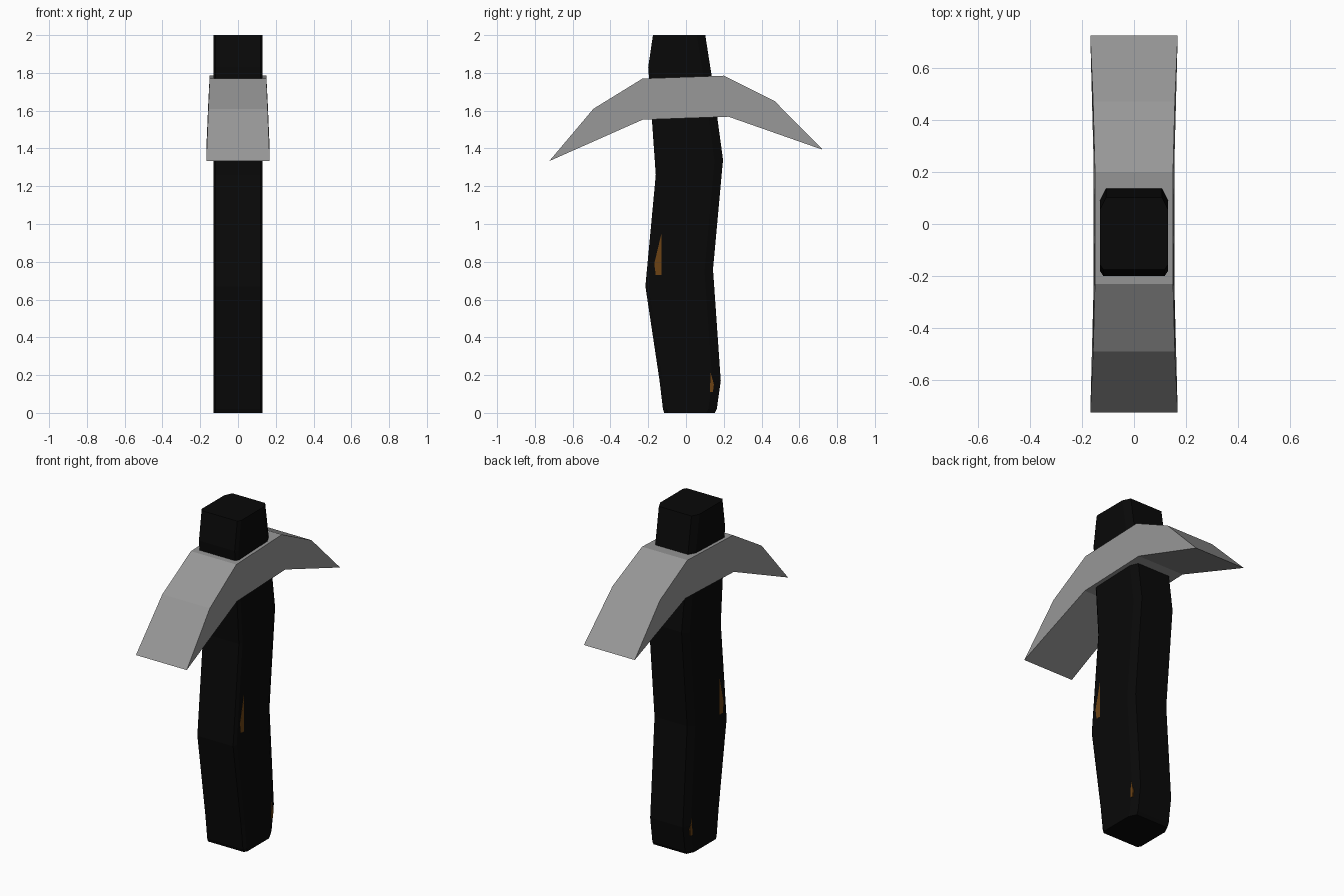
import bpy, bmesh

if "Cube" in bpy.data.objects:
    bpy.data.objects.remove(bpy.data.objects["Cube"])


def material(name, color):
    m = bpy.data.materials.new(name)
    m.diffuse_color = (*color, 1)
    m.use_nodes = True
    m.node_tree.nodes["Principled BSDF"].inputs["Base Color"].default_value = m.diffuse_color
    return m


def loft(name, rings, mat):
    """Skin a list of equal-length point rings and cap both ends."""
    bm = bmesh.new()
    vs = [[bm.verts.new(p) for p in ring] for ring in rings]
    n = len(rings[0])
    for a, b in zip(vs, vs[1:]):
        for i in range(n):
            j = (i + 1) % n
            bm.faces.new((a[i], a[j], b[j], b[i]))
    bm.faces.new(vs[0][::-1])
    bm.faces.new(vs[-1])
    bmesh.ops.recalc_face_normals(bm, faces=bm.faces)
    me = bpy.data.meshes.new(name)
    bm.to_mesh(me)
    bm.free()
    ob = bpy.data.objects.new(name, me)
    bpy.context.collection.objects.link(ob)
    me.materials.append(mat)
    return ob


bark = material("dark_wood", (0.0027, 0.0027, 0.0027))
amber = material("bare_wood", (0.15, 0.055, 0.007))
iron = material("dull_iron", (0.31, 0.31, 0.31))

# Crooked handle: (front y, front z, back y, back z) per section
sections = [(-0.115, 0, 0.152, 0), (-0.122, 0.02, 0.163, 0.02),
            (-0.14, 0.17, 0.184, 0.17), (-0.215, 0.67, 0.143, 0.76),
            (-0.16, 1.26, 0.196, 1.34), (-0.20, 1.83, 0.135, 1.79),
            (-0.175, 2.0, 0.102, 2.0)]


def handle_ring(fy, fz, by, bz):
    half = [(0.118, 0), (0.13, 0.018), (0.13, by - fy - 0.045), (0.108, by - fy)]
    outline = half + [(-x, d) for x, d in reversed(half)]
    return [(x, fy + d, fz + (bz - fz) * d / (by - fy)) for x, d in outline]


loft("handle", [handle_ring(*s) for s in sections], bark)

# Curved head: side profile (y, z, half width), flaring towards both tips
profile = [(-0.724, 1.333, 0.168), (-0.49, 1.61, 0.157), (-0.23, 1.77, 0.15),
           (0.20, 1.785, 0.15), (0.47, 1.65, 0.157), (0.724, 1.393, 0.168),
           (0.225, 1.568, 0.155), (-0.23, 1.552, 0.155)]
loft("pick_head", [[(s * w, y, z) for y, z, w in profile] for s in (-1, 1)], iron)

# Exposed wood chips, showing on both sides of the handle
chips = {"upper_chip": [(-0.13, 0.95), (-0.13, 0.73), (-0.16, 0.73), (-0.168, 0.79)],
         "lower_chip": [(0.13, 0.215), (0.148, 0.15), (0.142, 0.11), (0.127, 0.11)]}
for name, pts in chips.items():
    loft(name, [[(x, y, z) for y, z in pts] for x in (-0.131, 0.131)], amber)
